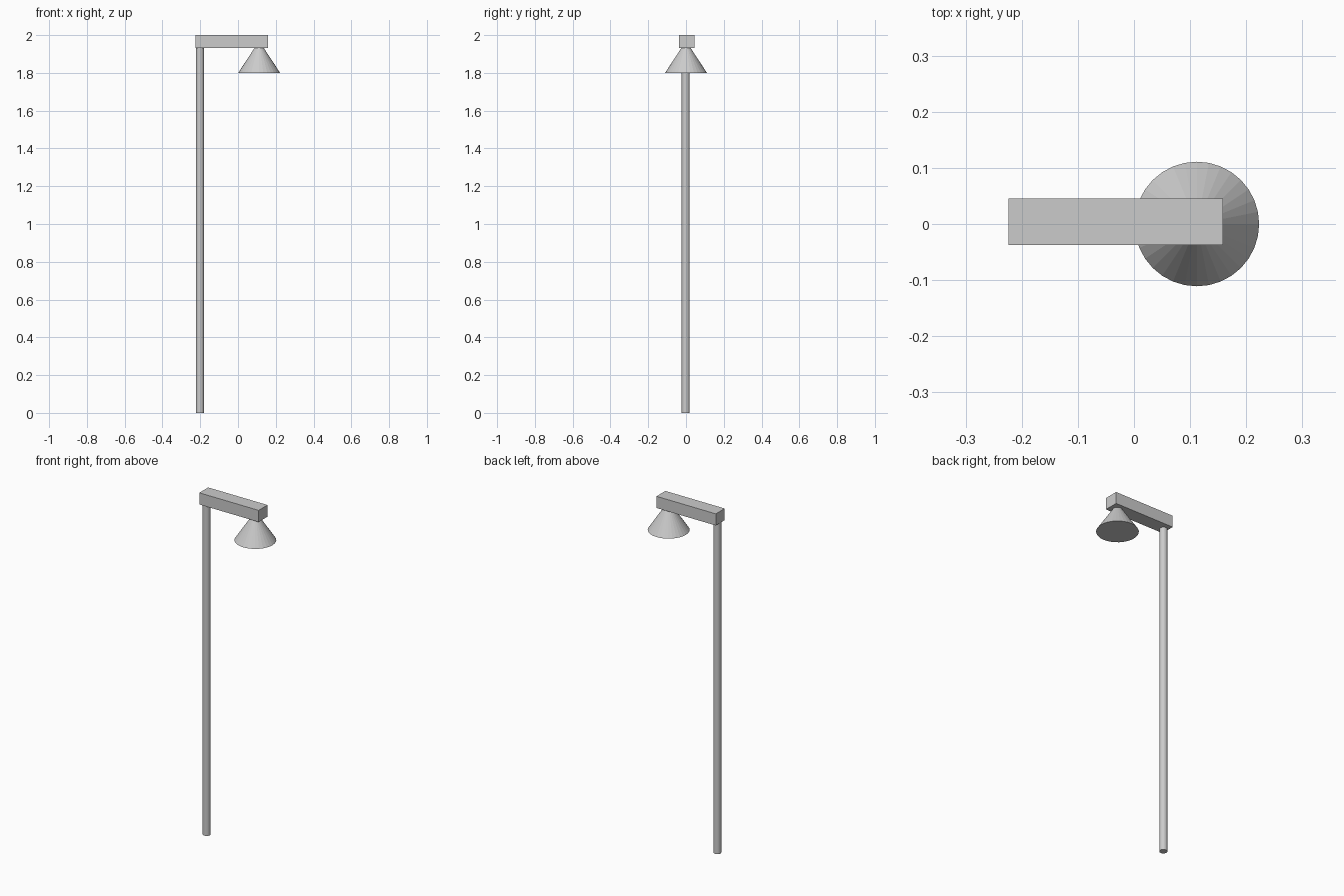
import bpy

if "Cube" in bpy.data.objects:
    bpy.data.objects.remove(bpy.data.objects["Cube"])


def cone(name, x, y, z0, z1, r0, r1, sides=32):
    bpy.ops.mesh.primitive_cone_add(vertices=sides, radius1=r0, radius2=r1,
                                    depth=z1 - z0, location=(x, y, (z0 + z1) / 2))
    bpy.context.object.name = name


def box(name, lo, hi):
    centre = [(a + b) / 2 for a, b in zip(lo, hi)]
    bpy.ops.mesh.primitive_cube_add(size=1, location=centre)
    ob = bpy.context.object
    ob.name = name
    ob.scale = [b - a for a, b in zip(lo, hi)]
    bpy.ops.object.transform_apply(location=False, rotation=False, scale=True)


# Upright pole, ending inside the arm
cone("pole", -0.201, -0.002, 0, 1.95, 0.021, 0.021)

# Horizontal arm
box("arm", (-0.224, -0.037, 1.932), (0.159, 0.045, 2.0))

# Conical lamp shade, its tip hidden inside the arm
cone("lamp_shade", 0.112, 0, 1.80, 1.969, 0.111, 0)
